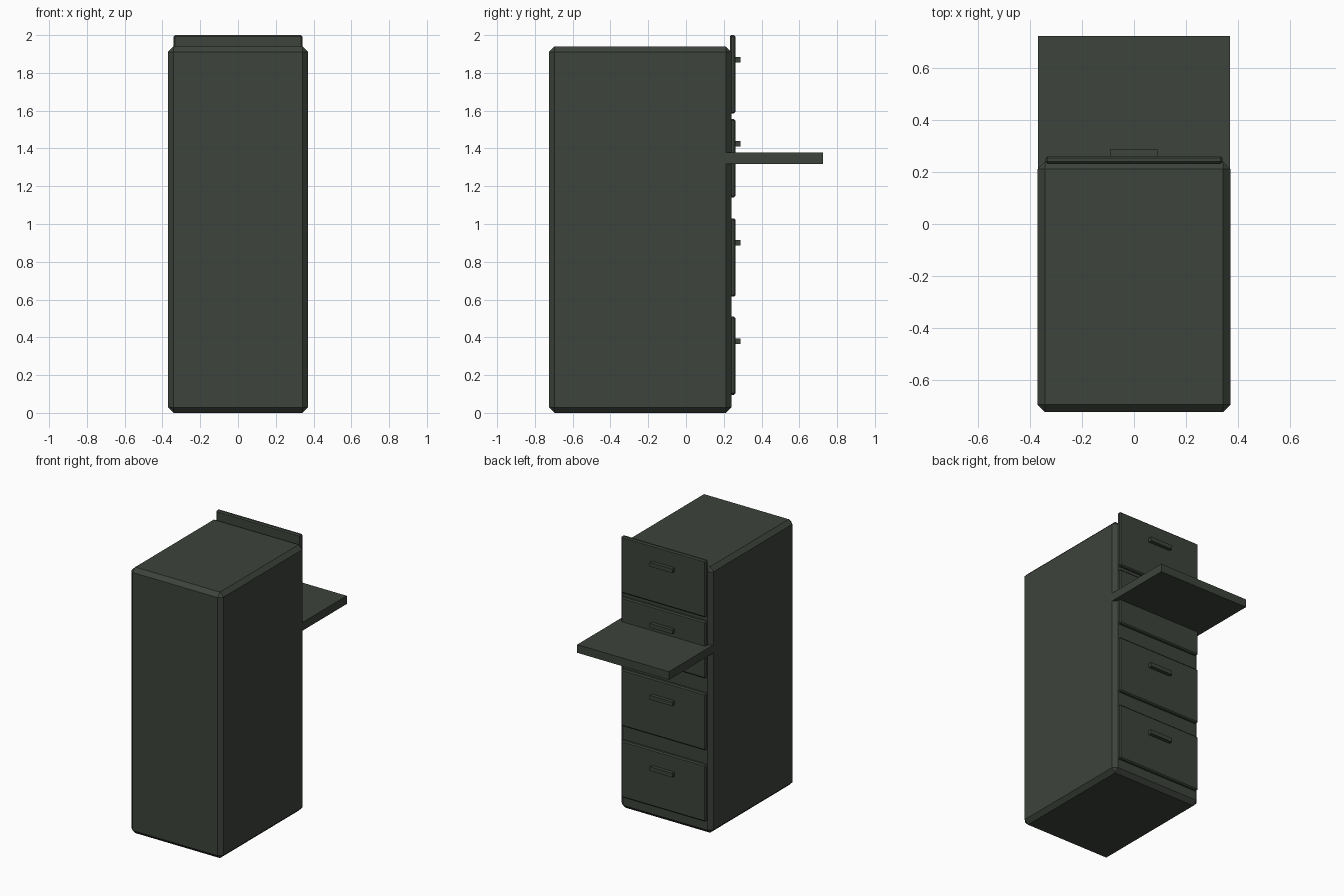
import bpy
import bmesh
from mathutils import Vector

cube = bpy.data.objects.get("Cube")
if cube:
    bpy.data.objects.remove(cube, do_unlink=True)

# Dark olive painted metal
paint = bpy.data.materials.new("dark_green_grey")
colour = (0.047, 0.056, 0.045, 1)
paint.use_nodes = True
paint.diffuse_color = colour
paint.node_tree.nodes["Principled BSDF"].inputs["Base Color"].default_value = colour


def box(name, low, high, chamfer=0):
    """Box between two corners with an optional flat chamfer."""
    low, high = Vector(low), Vector(high)
    bm = bmesh.new()
    bmesh.ops.create_cube(bm, size=1)
    for v in bm.verts:
        v.co = (low + high) / 2 + v.co * (high - low)
    if chamfer:
        bmesh.ops.bevel(bm, geom=bm.edges[:], offset=chamfer, segments=1,
                        profile=0.5, affect='EDGES')
    mesh = bpy.data.meshes.new(name)
    bm.to_mesh(mesh)
    bm.free()
    mesh.materials.append(paint)
    obj = bpy.data.objects.new(name, mesh)
    bpy.context.collection.objects.link(obj)
    return obj


# Cabinet body with chamfered edges
box("cabinet_body", (-0.371, -0.725, 0), (0.371, 0.24, 1.94), 0.029)

# Four drawer fronts, each with a bar handle above its middle
for i, z in enumerate((0.303, 0.823, 1.348, 1.793), 1):
    box(f"drawer_front_{i}", (-0.341, 0.232, z - 0.207),
        (0.341, 0.262, z + 0.207), 0.008)
    box(f"drawer_handle_{i}", (-0.091, 0.25, z + 0.062),
        (0.091, 0.288, z + 0.092))

# Pull-out shelf across the second drawer
box("pull_out_shelf", (-0.37, 0.2, 1.318), (0.37, 0.725, 1.378))
